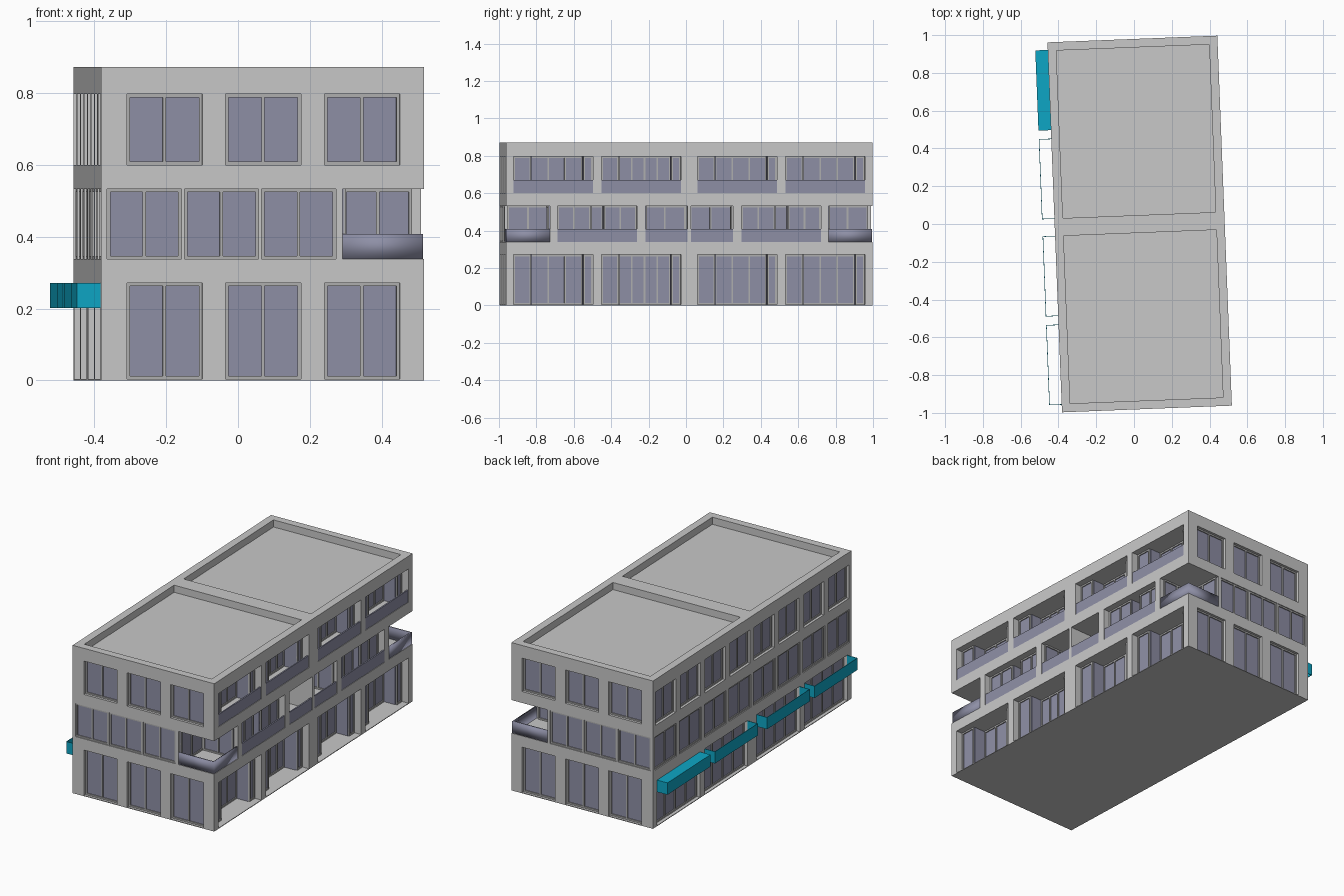
import bpy, bmesh, math
from mathutils import Matrix, Vector

old = bpy.data.objects.get("Cube")
if old:
    bpy.data.objects.remove(old, do_unlink=True)

W, L, H = 0.45, 0.98, 0.872            # half width, half length, height
GROUND, MID, TOP = (0.004, 0.272), (0.338, 0.533), (0.6, 0.797)
RAIL = 0.07
PLACE = Matrix.Translation((0.03, 0, 0)) @ Matrix.Rotation(math.radians(2.25), 4, 'Z')


def material(name, rgb):
    m = bpy.data.materials.new(name)
    m.use_nodes = True
    m.diffuse_color = (*rgb, 1)
    b = m.node_tree.nodes["Principled BSDF"]
    b.inputs["Base Color"].default_value = (*rgb, 1)
    b.inputs["Roughness"].default_value = 0.8
    return m


concrete = material("light grey concrete", (0.58, 0.58, 0.58))
frame_grey = material("frame grey", (0.43, 0.43, 0.43))
glass_tint = material("violet grey glass", (0.27, 0.275, 0.38))
cyan = material("cyan awning", (0.004, 0.38, 0.56))

parts = {}


def box(part, lo, hi):
    bm = parts.setdefault(part, bmesh.new())
    lo, hi = Vector(lo), Vector(hi)
    m = Matrix.Translation((lo + hi) / 2) @ Matrix.Diagonal((*[abs(c) for c in hi - lo], 1))
    bmesh.ops.create_cube(bm, size=1, matrix=m)


def slab(part, axis, p0, p1, a0, a1, z0, z1):
    """Box lying across one axis: p across the wall, a along it."""
    if axis == 0:
        box(part, (p0, a0, z0), (p1, a1, z1))
    else:
        box(part, (a0, p0, z0), (a1, p1, z1))


def glazing(axis, pos, sgn, a0, a1, z, panels=2):
    """Glass plate with a frame and mullions, facing sgn along axis."""
    z0, z1 = z
    f = 0.009
    slab("window_glass", axis, pos - sgn * 0.002, pos + sgn * 0.004, a0, a1, z0, z1)
    front = pos + sgn * 0.01
    for i in range(panels + 1):
        c = a0 + f / 2 + (a1 - a0 - f) * i / panels
        slab("window_frames", axis, pos, front, c - f / 2, c + f / 2, z0, z1)
    for e in (z0, z1 - f):
        slab("window_frames", axis, pos, front, a0 + f, a1 - f, e, e + f)


def recess(part, axis, face, sgn, depth, a0, a1, z):
    slab(part, axis, face - sgn * depth, face + sgn * 0.06, a0, a1, *z)


def window(axis, face, sgn, a0, a1, z, depth, panels=2):
    recess("cut_shallow", axis, face, sgn, depth, a0, a1, z)
    glazing(axis, face - sgn * depth, sgn, a0, a1, z, panels)


def loggia(a0, a1, n0, n1, z, flank_panels, rail):
    """Shallow bay with a deeper niche from n0 to n1 on the right face."""
    shallow, deep = 0.05, 0.13
    recess("cut_shallow", 0, W, 1, shallow, a0, a1, z)
    recess("cut_deep", 0, W, 1, deep, n0, n1, z)
    glazing(0, W - shallow, 1, a0, n0, z, flank_panels)
    glazing(0, W - shallow, 1, n1, a1, z, flank_panels)
    glazing(0, W - deep, 1, n0, n1, z, max(1, round((n1 - n0) / 0.08)))
    for n, s in ((n0, 1), (n1, -1)):
        slab("window_glass", 1, n - 0.002, n + s * 0.004, W - deep, W - shallow, *z)
    if rail:
        slab("balcony_rails", 0, W - 0.011, W - 0.003, a0, a1, z[0], z[0] + RAIL)


# Short end walls
for s in (-1, 1):
    for c in (-0.273, 0.002, 0.277):
        for z in (GROUND, TOP):
            window(1, s * L, s, c - 0.105, c + 0.105, z, 0.025)
    for a in (-0.433, -0.218, -0.003):
        window(1, s * L, s, a, a + 0.207, MID, 0.015)

# Left wall: rows of windows above wide shop fronts
for s in (-1, 1):
    for i in range(4):
        c = s * (0.12 + 0.245 * i)
        window(0, -W, -1, c - 0.1, c + 0.1, TOP, 0.025)
        window(0, -W, -1, c - 0.108, c + 0.108, MID, 0.015)

BAYS = [(-0.94, -0.515), (-0.47, -0.045), (0.045, 0.47), (0.515, 0.94)]
for a0, a1 in BAYS:
    window(0, -W, -1, a0, a1, GROUND, 0.03, 4)
    # Right wall bays
    loggia(a0, a1, a0 + 0.095, a1 - 0.05, GROUND, 1, False)
    loggia(a0, a1, a0 + 0.095, a1 - 0.05, TOP, 1, True)
    # Awnings: open boxes, the rearmost one covered
    out, t, z0, z1 = -W - 0.066, 0.003, 0.202, 0.272
    box("awnings", (out, a0, z0), (out + t, a1, z1))
    for e in (a0, a1 - t):
        box("awnings", (out + t, e, z0), (-W, e + t, z1))
    if a0 > 0.5:
        box("awnings", (out + t, a0 + t, z1 - t), (-W, a1 - t, z1))

# Middle floor of the right wall
inner = 0.222
for s in (-1, 1):
    lo, hi = sorted((s * 0.28, s * 0.705))
    loggia(lo, hi, lo + 0.18, hi - 0.175, MID, 2, True)

    # Deep balcony next to the party wall
    lo, hi = sorted((s * 0.01, s * 0.235))
    recess("cut_deep", 0, W, 1, W - inner, lo, hi, MID)
    glazing(0, inner, 1, lo, hi, MID)
    glazing(1, s * 0.235, -s, inner + 0.012, W - 0.02, MID)
    slab("balcony_rails", 0, W - 0.011, W - 0.003, lo, hi, MID[0], MID[0] + RAIL)

    # Open corner balcony
    lo, hi = sorted((s * 0.745, s * 1.1))
    recess("cut_deep", 0, W, 1, W - inner, lo, hi, MID)
    lo, hi = sorted((s * 0.745, s * 0.965))
    glazing(0, inner, 1, lo, hi, MID)
    glazing(1, s * 0.745, s, inner + 0.012, W - 0.025, MID)

    # Corner rail: an L-shaped outline raised to rail height
    bm = parts.setdefault("corner_rails", bmesh.new())
    o, i = 0.003, 0.011
    outline = [(inner, L - o), (W - o, L - o), (W - o, 0.745),
               (W - i, 0.745), (W - i, L - i), (inner, L - i)]
    face = bm.faces.new([bm.verts.new((u, s * v, MID[0])) for u, v in outline])
    top = bmesh.ops.extrude_face_region(bm, geom=[face])["geom"]
    bmesh.ops.translate(bm, vec=(0, 0, RAIL),
                        verts=[g for g in top if isinstance(g, bmesh.types.BMVert)])

# Roof pans
for s in (-1, 1):
    lo, hi = sorted((s * 0.047, s * (L - 0.045)))
    box("cut_shallow", (-W + 0.045, lo, H - 0.042), (W - 0.045, hi, H + 0.1))

box("building_shell", (-W, -L, 0), (W, L, H))

# Turn the collected parts into objects
colours = {"building_shell": concrete, "window_frames": frame_grey, "awnings": cyan}
objects = {}
for name, bm in parts.items():
    bmesh.ops.recalc_face_normals(bm, faces=bm.faces)
    mesh = bpy.data.meshes.new(name)
    bm.to_mesh(mesh)
    bm.free()
    ob = bpy.data.objects.new(name, mesh)
    bpy.context.collection.objects.link(ob)
    objects[name] = ob
    if name.startswith("cut_"):
        ob.hide_render = True
    else:
        mesh.materials.append(colours.get(name, glass_tint))

# Cut the openings out of the shell
shell = objects["building_shell"]
cutters = [objects.pop("cut_shallow"), objects.pop("cut_deep")]
for c in cutters:
    mod = shell.modifiers.new(c.name, 'BOOLEAN')
    mod.operation, mod.solver, mod.object = 'DIFFERENCE', 'EXACT', c
bpy.context.view_layer.update()
carved = bpy.data.meshes.new_from_object(shell.evaluated_get(bpy.context.evaluated_depsgraph_get()))
shell.modifiers.clear()
shell.data = carved
for c in cutters:
    bpy.data.objects.remove(c, do_unlink=True)

# Softly shaded corner rails; turn the whole building slightly on its plot
objects["corner_rails"].data.shade_smooth()
for ob in objects.values():
    ob.data.transform(PLACE)
